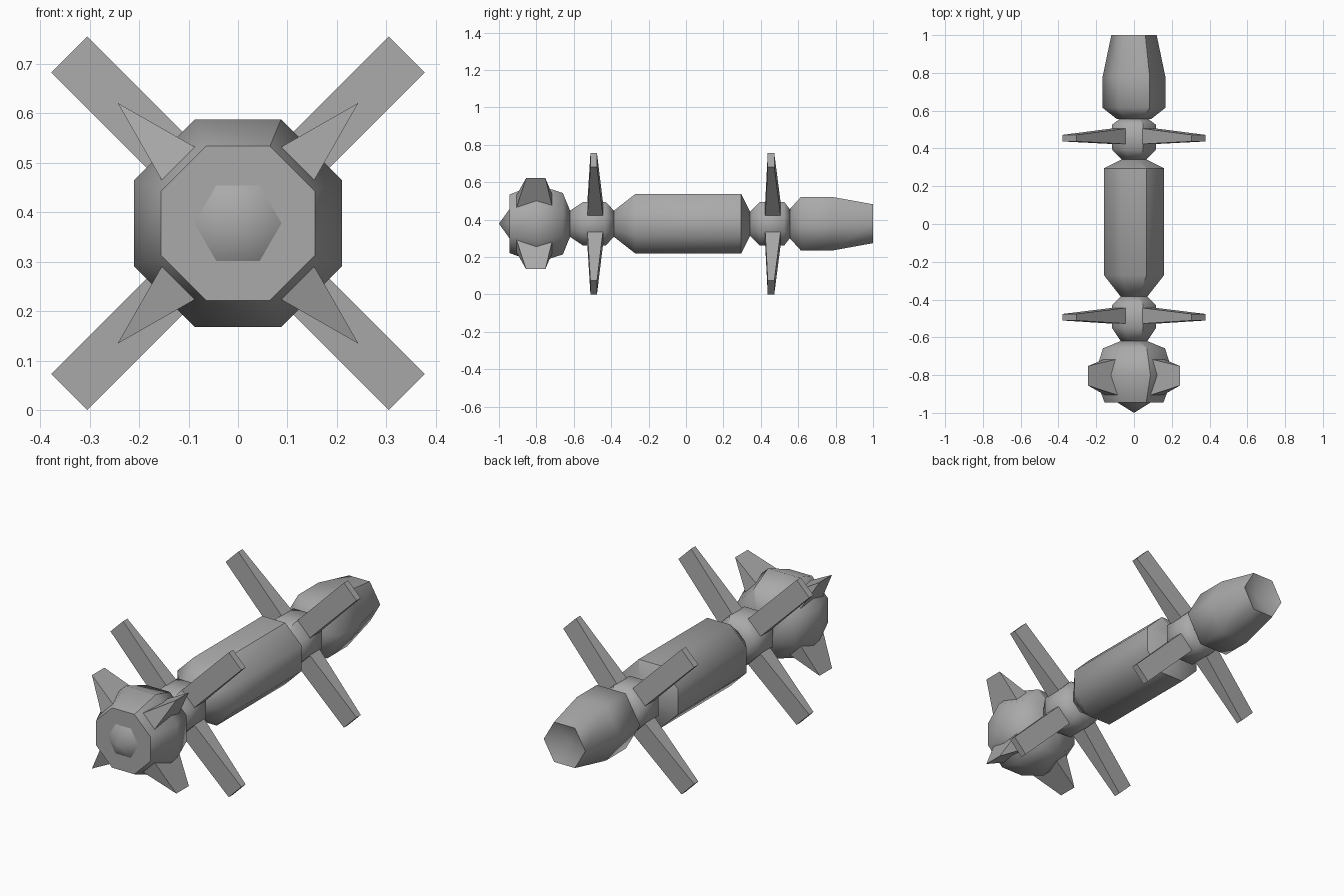
import bpy, bmesh, math
from mathutils import Vector

if "Cube" in bpy.data.objects:
    bpy.data.objects.remove(bpy.data.objects["Cube"])

AXIS_Z = 0.378

grey = bpy.data.materials.new("plain_grey")
grey.use_nodes = True
colour = (0.4, 0.4, 0.4, 1)
grey.diffuse_color = colour
grey.node_tree.nodes["Principled BSDF"].inputs["Base Color"].default_value = colour


def finish(bm, name, seams=()):
    """Smooth gentle edges, keep hard ones and the seam sharp, make an object."""
    bmesh.ops.recalc_face_normals(bm, faces=bm.faces)
    for f in bm.faces:
        f.smooth = True
    for e in bm.edges:
        e.smooth = e.calc_face_angle(math.pi) < math.radians(62)
    for e in seams:
        e.smooth = False
    mesh = bpy.data.meshes.new(name)
    bm.to_mesh(mesh)
    bm.free()
    mesh.materials.append(grey)
    obj = bpy.data.objects.new(name, mesh)
    obj.location.z = AXIS_Z
    bpy.context.collection.objects.link(obj)
    return obj


def turned(name, sides, profile, front_tip=None, back_tip=None):
    """Faceted body along y; profile holds (y, corner radius) pairs."""
    bm = bmesh.new()
    start = math.pi / 8 if sides == 8 else 0
    rings = []
    for y, r in profile:
        ring = []
        for i in range(sides):
            a = start + math.tau * i / sides
            ring.append(bm.verts.new((r * math.cos(a), y, r * math.sin(a))))
        rings.append(ring)
    for a, b in zip(rings, rings[1:]):
        for i in range(sides):
            j = (i + 1) % sides
            bm.faces.new((a[i], a[j], b[j], b[i]))
    # Ends are flat caps or points (a point inside the body makes a recess)
    for ring, tip in ((rings[0], front_tip), (rings[-1], back_tip)):
        if tip is None:
            bm.faces.new(ring)
        else:
            point = bm.verts.new((0, tip, 0))
            for i in range(sides):
                bm.faces.new((ring[i], ring[(i + 1) % sides], point))
    seams = [bm.edges.get((a[1], b[1])) for a, b in zip(rings, rings[1:])]
    return finish(bm, name, seams)


def octagonal(name, profile):
    """Eight-sided body whose profile gives flat-to-centre radii."""
    k = 1 / math.cos(math.pi / 8)
    return turned(name, 8, [(y, r * k) for y, r in profile])


def fin(name, angle, root, tip):
    """Tapered blade; root and tip are (distance, half width, y front, y back)."""
    out = Vector((math.cos(angle), 0, math.sin(angle)))
    side = Vector((-out.z, 0, out.x))
    bm = bmesh.new()
    loops = []
    for dist, half, y0, y1 in (root, tip):
        corners = ((-half, y0), (half, y0), (half, y1), (-half, y1))
        loops.append([bm.verts.new(out * dist + side * s + Vector((0, y, 0)))
                      for s, y in corners])
    a, b = loops
    bm.faces.new(a)
    bm.faces.new(b)
    for i in range(4):
        j = (i + 1) % 4
        bm.faces.new((a[i], a[j], b[j], b[i]))
    bmesh.ops.remove_doubles(bm, verts=bm.verts, dist=0.0001)
    bmesh.ops.dissolve_degenerate(bm, edges=bm.edges, dist=0.0001)
    return finish(bm, name)


# Main bodies from nose to tail
turned("nose_cone", 6, [(-0.945, 0.088)], front_tip=-1.0)
octagonal("head", [(-0.945, 0.156), (-0.8, 0.21), (-0.658, 0.164), (-0.62, 0.07)])
octagonal("front_collar", [(-0.62, 0.07), (-0.55, 0.117), (-0.43, 0.117), (-0.385, 0.07)])
octagonal("main_body", [(-0.385, 0.07), (-0.27, 0.16), (0.295, 0.16), (0.342, 0.065)])
octagonal("rear_collar", [(0.342, 0.065), (0.395, 0.117), (0.525, 0.117), (0.557, 0.075)])
turned("tail", 6, [(0.555, 0.09), (0.615, 0.166), (0.78, 0.166), (1.0, 0.12)], back_tip=0.95)

# Four diagonal fins on the head and on each collar
corner_names = ("upper_left", "upper_right", "lower_right", "lower_left")
for i, corner in enumerate(corner_names):
    angle = math.pi / 4 + i * math.pi / 2
    fin("head_fin_" + corner, angle,
        (0.17, 0.0475, -0.906, -0.714), (0.344, 0, -0.855, -0.752))
    fin("front_wing_" + corner, angle,
        (0.1, 0.051, -0.528, -0.443), (0.482, 0.0515, -0.511, -0.476))
    fin("rear_wing_" + corner, angle,
        (0.1, 0.051, 0.423, 0.507), (0.482, 0.0515, 0.437, 0.472))
